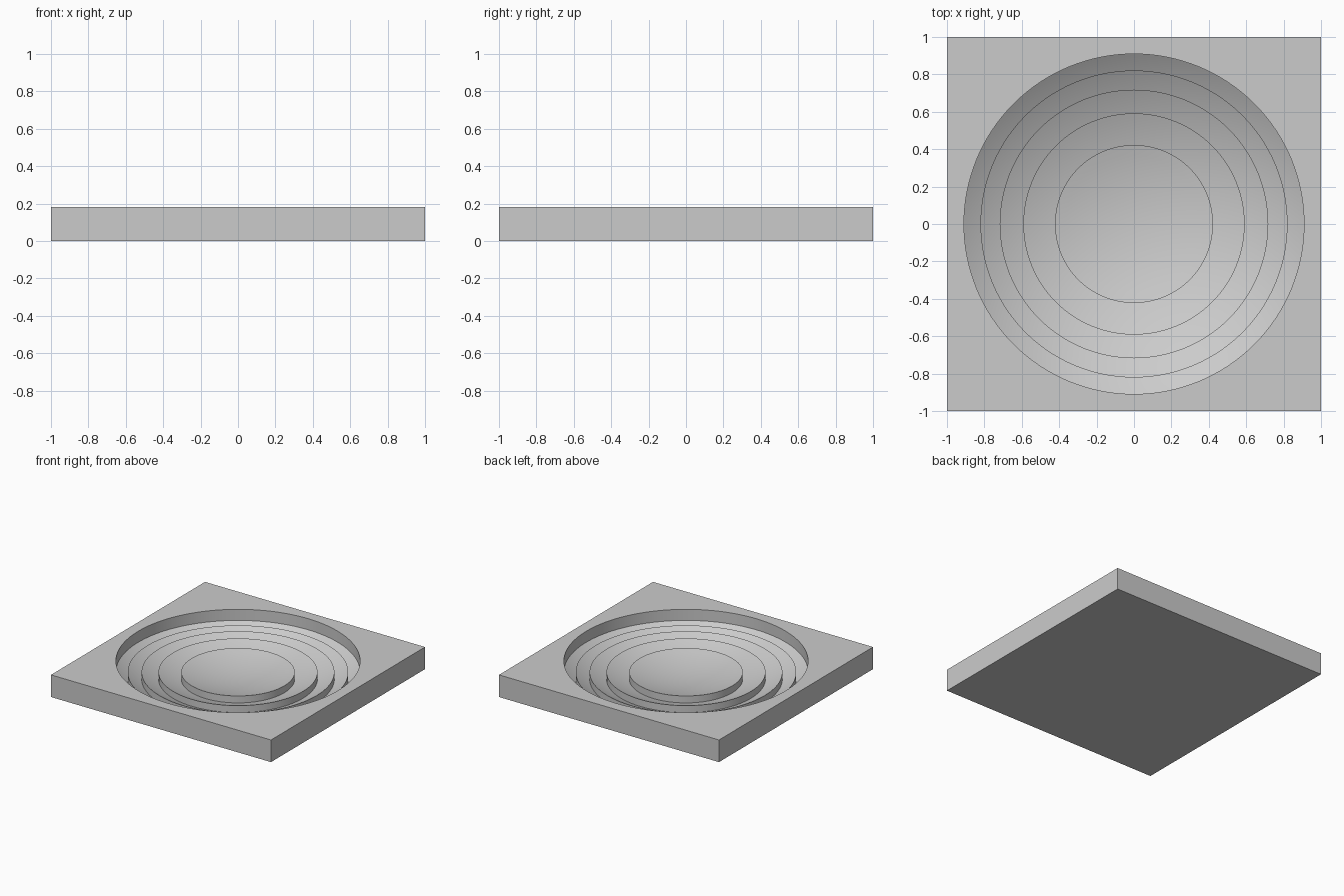
import bpy
import bmesh
import math

cube = bpy.data.objects.get("Cube")
if cube:
    bpy.data.objects.remove(cube, do_unlink=True)

SEGMENTS = 128        # multiple of 8, so ring points land on the square's corners
HEIGHT = 0.182        # block height
RIM_RADIUS = 0.909    # round recess
CREST = 0.091         # height of every zone's outer edge
SPHERE = 1.591        # radius of the concave surface
ZONES = 5
STEPS = 8             # rings per zone


def sag(r):
    return SPHERE - math.sqrt(SPHERE ** 2 - r ** 2)


def radius_at(depth):
    return math.sqrt(2 * SPHERE * depth - depth ** 2)


def ring(bm, r, z, square=False):
    verts = []
    for i in range(SEGMENTS):
        a = 2 * math.pi * i / SEGMENTS
        c, s = math.cos(a), math.sin(a)
        k = r / max(abs(c), abs(s)) if square else r
        verts.append(bm.verts.new((c * k, s * k, z)))
    return verts


def join(bm, inner, outer):
    for i in range(SEGMENTS):
        j = (i + 1) % SEGMENTS
        bm.faces.new((inner[i], outer[i], outer[j], inner[j]))


bm = bmesh.new()
drop = sag(RIM_RADIUS) / ZONES

# Stepped concave zones, each rising outward to the same crest height
rings = []
for zone in range(ZONES):
    r0, r1 = radius_at(zone * drop), radius_at((zone + 1) * drop)
    first = 1 if zone == 0 else 0
    for step in range(first, STEPS + 1):
        r = r0 + (r1 - r0) * step / STEPS
        rings.append(ring(bm, r, CREST + sag(r) - (zone + 1) * drop))

# Recess wall, square top face and outer sides
rings.append(ring(bm, RIM_RADIUS, HEIGHT))
rings.append(ring(bm, 1, HEIGHT, square=True))
rings.append(ring(bm, 1, 0, square=True))
for inner, outer in zip(rings, rings[1:]):
    join(bm, inner, outer)

# Centre of the dish and flat underside
centre = bm.verts.new((0, 0, CREST - drop))
for i in range(SEGMENTS):
    bm.faces.new((centre, rings[0][i], rings[0][(i + 1) % SEGMENTS]))
bm.faces.new(list(reversed(rings[-1])))
bm.normal_update()

mesh = bpy.data.meshes.new("stepped_dish_block")
bm.to_mesh(mesh)
bm.free()
block = bpy.data.objects.new("stepped_dish_block", mesh)
bpy.context.collection.objects.link(block)

# Plain grey material
grey = bpy.data.materials.new("light_grey")
grey.use_nodes = True
colour = (0.6, 0.6, 0.6, 1)
grey.diffuse_color = colour
grey.node_tree.nodes["Principled BSDF"].inputs["Base Color"].default_value = colour
mesh.materials.append(grey)

# Smooth dish with crisp steps
bpy.ops.object.select_all(action="DESELECT")
block.select_set(True)
bpy.context.view_layer.objects.active = block
bpy.ops.object.shade_smooth_by_angle(angle=math.radians(30))
